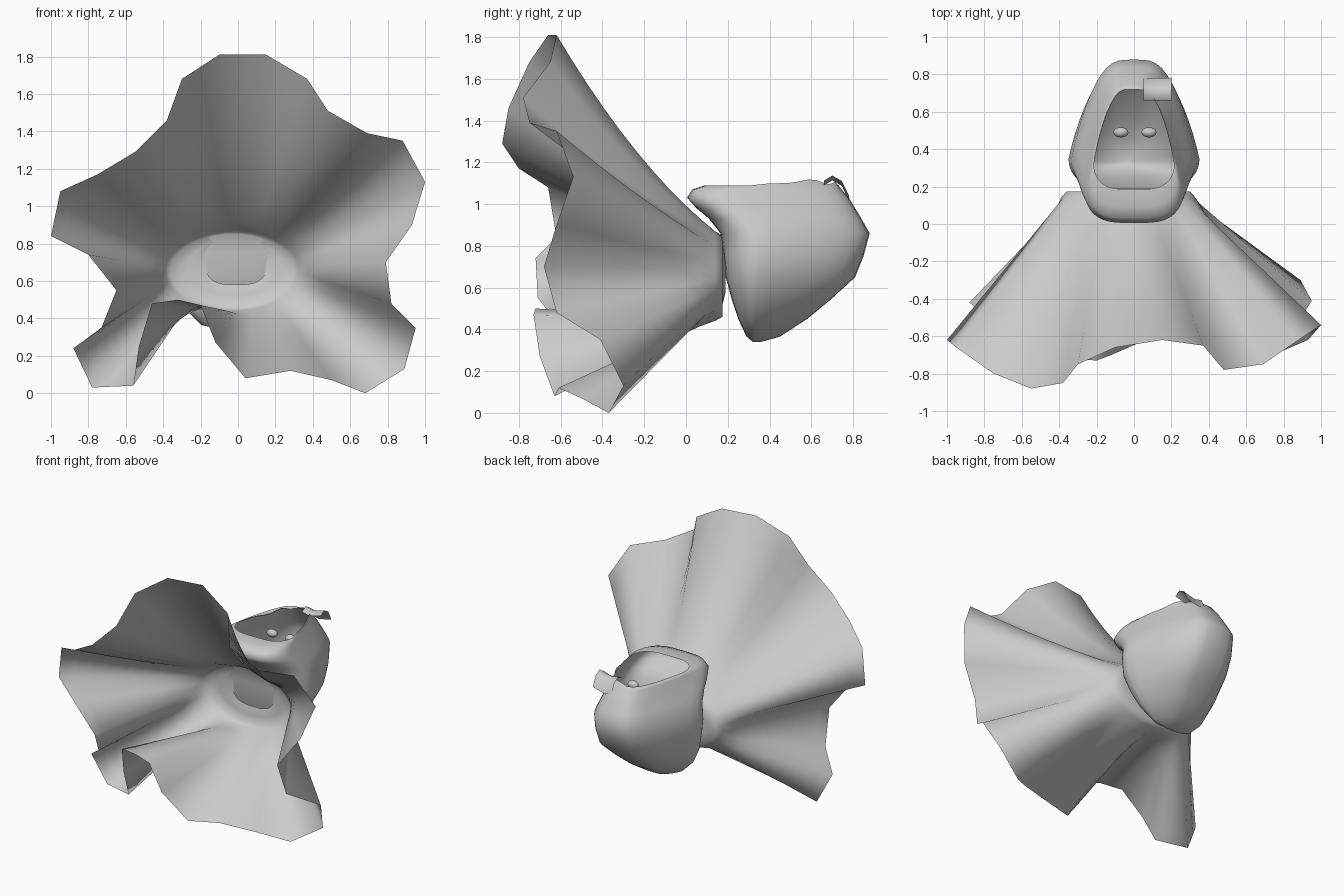
import bpy, bmesh, math
from mathutils import Vector

if "Cube" in bpy.data.objects:
    bpy.data.objects.remove(bpy.data.objects["Cube"])


def loft(name, rings, cap_start=False):
    """Skin a list of equally sized closed rings."""
    bm = bmesh.new()
    loops = [[bm.verts.new(p) for p in ring] for ring in rings]
    n = len(loops[0])
    for a, b in zip(loops, loops[1:]):
        for i in range(n):
            j = (i + 1) % n
            bm.faces.new((a[i], a[j], b[j], b[i]))
    if cap_start:
        bm.faces.new(list(reversed(loops[0])))
    bmesh.ops.recalc_face_normals(bm, faces=bm.faces)
    for f in bm.faces:
        f.smooth = True
    mesh = bpy.data.meshes.new(name)
    bm.to_mesh(mesh)
    bm.free()
    ob = bpy.data.objects.new(name, mesh)
    bpy.context.collection.objects.link(ob)
    return ob


# Flared cloth frill: wavy outer rim, clockwise from the top as seen from the front
rim = [Vector(p) for p in (
    (-.10, -.66, 1.81), (.15, -.62, 1.81), (.37, -.65, 1.68), (.48, -.78, 1.51),
    (.69, -.75, 1.39), (.88, -.62, 1.35), (1.0, -.54, 1.13), (.93, -.62, .90),
    (.79, -.68, .70), (.82, -.62, .48), (.95, -.41, .35), (.89, -.30, .13),
    (.68, -.37, .0), (.50, -.50, .07), (.28, -.61, .12), (.04, -.63, .08),
    (-.12, -.70, .27), (-.20, -.73, .47), (-.32, -.72, .50), (-.46, -.67, .48),
    (-.53, -.55, .25), (-.56, -.45, .04), (-.78, -.38, .03), (-.88, -.42, .24),
    (-.73, -.55, .35), (-.65, -.71, .55), (-.80, -.72, .74), (-1.0, -.62, .84),
    (-.95, -.66, 1.08), (-.75, -.80, 1.17), (-.55, -.88, 1.29), (-.38, -.85, 1.46),
    (-.30, -.75, 1.68))]
n = len(rim)
steps = [(rim[(i + 1) % n] - rim[i]).length for i in range(n)]
total = sum(steps)


def neck(cx, cz, rx, rz, y, square=1):
    """Ellipse whose points are spaced like the rim points."""
    pts, run = [], 0
    for s in steps:
        a = math.radians(97) - 2 * math.pi * run / total
        c, d = math.cos(a), math.sin(a)
        c, d = (math.copysign(abs(v) ** square, v) for v in (c, d))
        pts.append(Vector((cx + rx * c, y, cz + rz * d)))
        run += s
    return pts


throat = neck(-.03, .655, .36, .215, .14)
rings = []
for k in range(11):
    t = k / 10
    ring = []
    for r, q in zip(rim, throat):
        p = r.lerp(q, t)
        # the top of the sheet sags inward before reaching the throat
        sag = .36 * t * (1 - t) * max(0, (q.z - .655) / .215) ** 2
        p.z += (q.z - r.z) * sag
        ring.append(p)
    rings.append(ring)
# gathered shelf closing in to the small throat hole
rings.append(neck(-.03, .655, .33, .195, .175))
rings.append(neck(-.02, .67, .25, .15, .175))
rings.append(neck(-.01, .69, .16, .11, .19, .7))
loft("flared_frill", rings)

# Hooded pouch: height, front y, back y, half width
levels = [
    (.34, .32, .36, .04), (.365, .29, .45, .15), (.45, .25, .58, .25),
    (.54, .22, .69, .305), (.65, .19, .81, .34), (.75, .18, .85, .35),
    (.86, .165, .88, .335), (.93, .11, .84, .31), (.98, .05, .81, .29),
    (1.03, .005, .78, .27), (1.07, .03, .745, .248), (1.09, .09, .73, .23),
    (1.09, .185, .72, .215)]
SIDES = 44
pouch = []
for li, (z, yf, yb, w) in enumerate(levels):
    yc = yf + .25 * (yb - yf)
    shift = -.05 * max(0, (.65 - z) / .3)
    ring = []
    for i in range(SIDES):
        a = 2 * math.pi * i / SIDES
        c, s = math.cos(a), math.sin(a)
        taper = 1 - .3 * s if s > 0 else 1
        x = w * math.copysign(abs(c) ** .55, c) * taper + shift
        y = yc + s * ((yb - yc) if s > 0 else (yc - yf))
        # ragged open edge, higher towards the right rear
        rag = 0
        if li == len(levels) - 1:
            rag = .012 * math.sin(9 * a + 1) * max(s, 0) + .04 * max(s, 0) * c
        ring.append((x, y, z + rag))
    pouch.append(ring)
loft("hooded_pouch", pouch, cap_start=True)

# Small curled flap on the rear edge of the pouch
flap = [[(x, y, z + .012 * math.cos(30 * x)) for x in (.05, .10, .15, .20)]
        for y, z in ((.78, 1.03), (.745, 1.10), (.70, 1.125), (.66, 1.10))]
verts = [p for row in flap for p in row]
faces = [(r * 4 + c, r * 4 + c + 1, r * 4 + c + 5, r * 4 + c + 4)
         for r in range(3) for c in range(3)]
mesh = bpy.data.meshes.new("curled_flap")
mesh.from_pydata(verts, [], faces)
mesh.shade_smooth()
bpy.context.collection.objects.link(bpy.data.objects.new("curled_flap", mesh))

# Two small eyes inside the pouch
for side, x in (("left", -.07), ("right", .08)):
    bpy.ops.mesh.primitive_uv_sphere_add(segments=20, ring_count=12, radius=1,
                                         location=(x, .49, .98))
    eye = bpy.context.object
    eye.name = side + "_eye"
    eye.scale = (.04, .027, .027)
    bpy.ops.object.shade_smooth()
